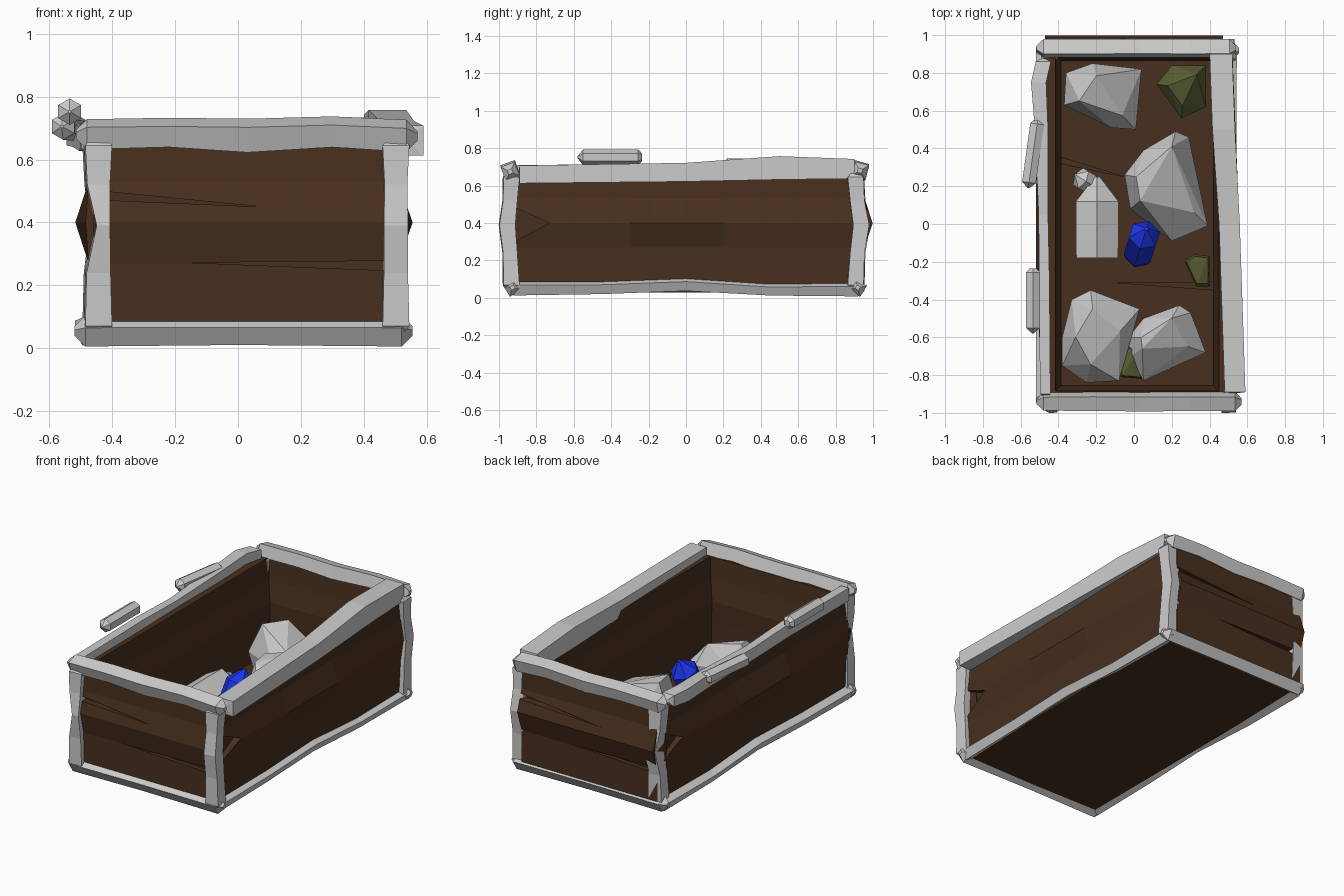
import bpy, bmesh, math, random
from mathutils import Vector

if "Cube" in bpy.data.objects:
    bpy.data.objects.remove(bpy.data.objects["Cube"])

random.seed(4)


def material(name, rgb):
    m = bpy.data.materials.new(name)
    m.diffuse_color = (*rgb, 1)
    m.use_nodes = True
    m.node_tree.nodes["Principled BSDF"].inputs["Base Color"].default_value = m.diffuse_color
    return m


WOOD = material("wood", (0.065, 0.029, 0.013))
BLUE = material("blue", (0.012, 0.035, 0.85))
OLIVE = material("olive", (0.11, 0.12, 0.035))


def finish(name, bm, mat=None):
    bmesh.ops.recalc_face_normals(bm, faces=bm.faces[:])
    me = bpy.data.meshes.new(name)
    bm.to_mesh(me)
    bm.free()
    ob = bpy.data.objects.new(name, me)
    bpy.context.collection.objects.link(ob)
    if mat:
        me.materials.append(mat)
    return ob


def loft(name, rings, mat=None):
    bm = bmesh.new()
    vs = [[bm.verts.new(p) for p in r] for r in rings]
    n = len(vs[0])
    for a, b in zip(vs, vs[1:]):
        for i in range(n):
            bm.faces.new((a[i], a[(i + 1) % n], b[(i + 1) % n], b[i]))
    bm.faces.new(vs[0][::-1])
    bm.faces.new(vs[-1])
    return finish(name, bm, mat)


def hull(name, pts, mat=None):
    bm = bmesh.new()
    for p in pts:
        bm.verts.new(p)
    res = bmesh.ops.convex_hull(bm, input=bm.verts[:])
    junk = [v for v in res["geom_interior"] + res["geom_unused"] if isinstance(v, bmesh.types.BMVert)]
    bmesh.ops.delete(bm, geom=list(set(junk)), context="VERTS")
    bmesh.ops.dissolve_limit(bm, angle_limit=math.radians(9), verts=bm.verts[:], edges=bm.edges[:])
    return finish(name, bm, mat)


def beam(name, axis, stations, rot=0, tip=0.035):
    """Hewn four-sided beam with blunt pyramid ends; station = along, u, v, width, height."""
    order = {"x": (0, 1, 2), "y": (1, 0, 2), "z": (2, 0, 1)}[axis]
    a, b = stations[0], stations[-1]
    full = [(a[0] - tip, a[1], a[2], a[3] * .3, a[4] * .3)] + stations
    full.append((b[0] + tip, b[1], b[2], b[3] * .3, b[4] * .3))
    c, s = math.cos(math.radians(rot)), math.sin(math.radians(rot))
    rings = []
    for t, u, v, w, h in full:
        ring = []
        for i, j in ((-1, -1), (1, -1), (1, 1), (-1, 1)):
            p, q = i * w / 2, j * h / 2
            co = [0, 0, 0]
            for o, val in zip(order, (t, u + p * c - q * s, v + p * s + q * c)):
                co[o] = val
            ring.append(co)
        rings.append(ring)
    return loft(name, rings)


def carve(ob, cuts):
    """Cut splits into a panel, each cut given as the corners of a wedge."""
    for pts in cuts:
        cutter = hull("cutter", pts)
        cutter.hide_render = True
        mod = ob.modifiers.new("split", "BOOLEAN")
        mod.operation, mod.solver, mod.object = "DIFFERENCE", "EXACT", cutter
        dg = bpy.context.evaluated_depsgraph_get()
        me = bpy.data.meshes.new_from_object(ob.evaluated_get(dg))
        ob.modifiers.clear()
        ob.data = me
        bpy.data.objects.remove(cutter)


def wall(name, axis, plane, sign, stations):
    """Plank wall swelling at mid height; station = along, outward swell."""
    def ring(t, swell):
        prof = [(0, .06), (0, .27), (swell, .40), (0, .53), (-.005, .66),
                (-.06, .66), (-.07, .53), (-.092, .40), (-.085, .27), (-.085, .06)]
        pts = [(t, plane + sign * o, z) for o, z in prof]
        return pts if axis == "x" else [(d, u, z) for u, d, z in pts]
    return loft(name, [ring(*s) for s in stations], WOOD)


# Wooden walls and floor
front = wall("front_wall", "x", -.945, -1, [(-.46, .03), (.49, .03)])
back = wall("back_wall", "x", .955, 1, [(-.47, .043), (.47, .043)])
left = wall("left_wall", "y", -.475, -1, [(-.92, .01), (-.3, .042), (.2, .042), (.93, .01)])
right = wall("right_wall", "y", .51, 1, [(-.92, .01), (-.3, .045), (.2, .04), (.93, .01)])
floor = loft("floor", [[(-.46, y, .03), (.50, y, .03), (.50, y, .085), (-.46, y, .085)]
                       for y in (-.93, .93)], WOOD)


# Splits in the planks
def crack_x(y0, y1, xa, xb, za, zb, w):
    return [(xa, y, za + d) for y in (y0, y1) for d in (-w, w)] + [(xb, y, zb) for y in (y0, y1)]


def crack_floor(xa, xb, ya, yb, w):
    return [(xa, ya + d, z) for d in (-w, w) for z in (.06, .1)] + [(xb, yb, z) for z in (.06, .1)]


def notch_side(s, xa, xb, ya, yb):
    return [(x, ya, z) for x in (xa, xb) for z in (.26, .52)] + [(x, yb, .4) for x in (xa, xb)]


carve(front, [crack_x(-1.1, -.92, -.5, .07, .49, .45, .016),
              crack_x(-1.1, -.92, .5, -.15, .262, .272, .016)])
carve(back, [crack_x(1.1, .93, .5, -.1, .49, .45, .016),
             crack_x(1.1, .93, -.5, .15, .265, .275, .016)])
carve(right, [notch_side(1, .7, .485, -1, -.73)])
carve(left, [notch_side(-1, -.7, -.45, 1, .73)])
carve(floor, [crack_floor(.46, -.1, -.33, -.31, .022), crack_floor(-.42, -.05, .345, .25, .018)])

# Top rails
beam("front_top_rail", "x", [(-.48, -.94, .68, .075, .075), (-.22, -.94, .686, .08, .07),
                             (.03, -.94, .676, .08, .085), (.3, -.94, .688, .08, .075), (.535, -.94, .675, .08, .08)], 20)
beam("back_top_rail", "x", [(-.48, .93, .68, .08, .075), (-.2, .93, .685, .08, .075),
                            (.03, .93, .676, .08, .08), (.3, .93, .69, .08, .075), (.505, .93, .68, .08, .08)], -15)
beam("right_top_rail", "y", [(-.89, .535, .66, .11, .095), (0, .505, .672, .11, .1),
                             (.5, .475, .695, .12, .125), (.9, .46, .69, .12, .105)], 0, .005)
beam("left_top_rail", "y", [(-.9, -.47, .67, .055, .08), (-.3, -.475, .675, .055, .08), (.05, -.48, .665, .05, .075),
                            (.5, -.49, .68, .07, .08), (.75, -.505, .685, .08, .08), (.86, -.48, .07 + .61, .08, .07)], 0, .015)

# Bottom rails
for name, y, rot in (("front", -.928, 32), ("back", .918, -32)):
    beam(name + "_bottom_rail", "x", [(-.485, y, .055, .074, .07), (0, y, .057, .07, .066), (.52, y, .055, .074, .07)], rot)
for name, x, rot in (("left", -.475, 25), ("right", .5, -25)):
    beam(name + "_bottom_rail", "y", [(-.92, x, .055, .07, .06), (-.45, x, .06, .07, .055), (0, x, .077, .07, .055),
                                      (.45, x, .05, .07, .05), (.92, x, .05, .07, .06)], rot)

# Corner posts, pinched across at mid height and leaning outward there
for name, x, y, pinch in (("front_left", -.445, -.935, .5), ("front_right", .5, -.935, .9),
                          ("back_left", -.45, .91, .8), ("back_right", .495, .905, .9)):
    w, out = .085, .022 if y < 0 else -.03
    beam(name + "_post", "z", [(.07, x, y, w, w), (.24, x, y - out * .3, w * .9, w * .9),
                               (.39, x + (.015 if x < 0 else 0), y - out, w * pinch, w),
                               (.52, x, y - out * .3, w * .85, w * .9), (.645, x, y, w, w)], 3)


# Pointed hexagonal crystals
def crystal(name, p, q, r, point, butt, mat=None, sides=6):
    p, q = Vector(p), Vector(q)
    d = (q - p).normalized()
    rot = d.to_track_quat("Z", "Y")
    rings = []
    for c, s in ((p, butt), (p + d * point * .7, 1), (q - d * point, 1), (q, .12)):
        rings.append([c + rot @ Vector((math.cos(a) * r * s, math.sin(a) * r * s, 0))
                      for a in (math.tau * (i + .5) / sides for i in range(sides))])
    return loft(name, rings, mat)


crystal("rail_crystal_back", (-.51, .55, .70), (-.56, .19, .705), .042, .03, .5)
crystal("rail_crystal_front", (-.535, -.235, .752), (-.535, -.58, .752), .042, .03, .5)
crystal("pale_crystal", (-.195, -.18, .19), (-.195, .25, .19), .13, .13, .98)
crystal("pale_shard", (-.21, .20, .14), (-.31, .26, .22), .06, .04, .6)
crystal("blue_crystal", (.02, -.17, .12), (.065, -.025, .44), .085, .08, .8, BLUE)


# Loose rocks: faceted hulls over an outline, with a tilted top
def rock(name, outline, top, mat=None, inset=.6, step=2):
    n = len(outline)
    cx, cy = sum(p[0] for p in outline) / n, sum(p[1] for p in outline) / n
    pts = []
    for i, (x, y) in enumerate(outline):
        dx, dy = x - cx, y - cy
        pts.append((cx + dx * .85, cy + dy * .85, .08))
        pts.append((x, y, .08 + (top - .08) * random.uniform(.3, .55)))
        if i % step == 0:
            pts.append((cx + dx * inset, cy + dy * inset, top - .25 * max(0, dx - dy)))
    return hull(name, pts, mat)


rock("back_left_rock", [(-.37, .63), (-.36, .8), (-.22, .85), (.04, .82), (.01, .5), (-.12, .51)], .37)
rock("large_rock", [(-.05, .26), (.05, .39), (.22, .49), (.29, .46), (.39, -.01), (.2, -.09), (-.02, .08)], .42, inset=.7)
rock("front_left_rock", [(-.38, -.6), (-.33, -.4), (-.23, -.35), (.03, -.45), (.01, -.55), (-.08, -.83), (-.25, -.84), (-.38, -.75)], .37)
rock("front_right_rock", [(-.03, -.6), (.05, -.5), (.24, -.43), (.3, -.47), (.38, -.68), (.05, -.83), (-.02, -.7)], .33)
rock("olive_rock", [(.12, .74), (.2, .84), (.38, .84), (.38, .62), (.25, .56)], .3, OLIVE)
rock("olive_pebble", [(.27, -.2), (.32, -.16), (.4, -.17), (.4, -.33), (.33, -.33)], .2, OLIVE, .85, 1)
rock("olive_block", [(-.07, -.65), (.04, -.65), (.05, -.82), (-.07, -.81)], .22, OLIVE, .9, 1)
